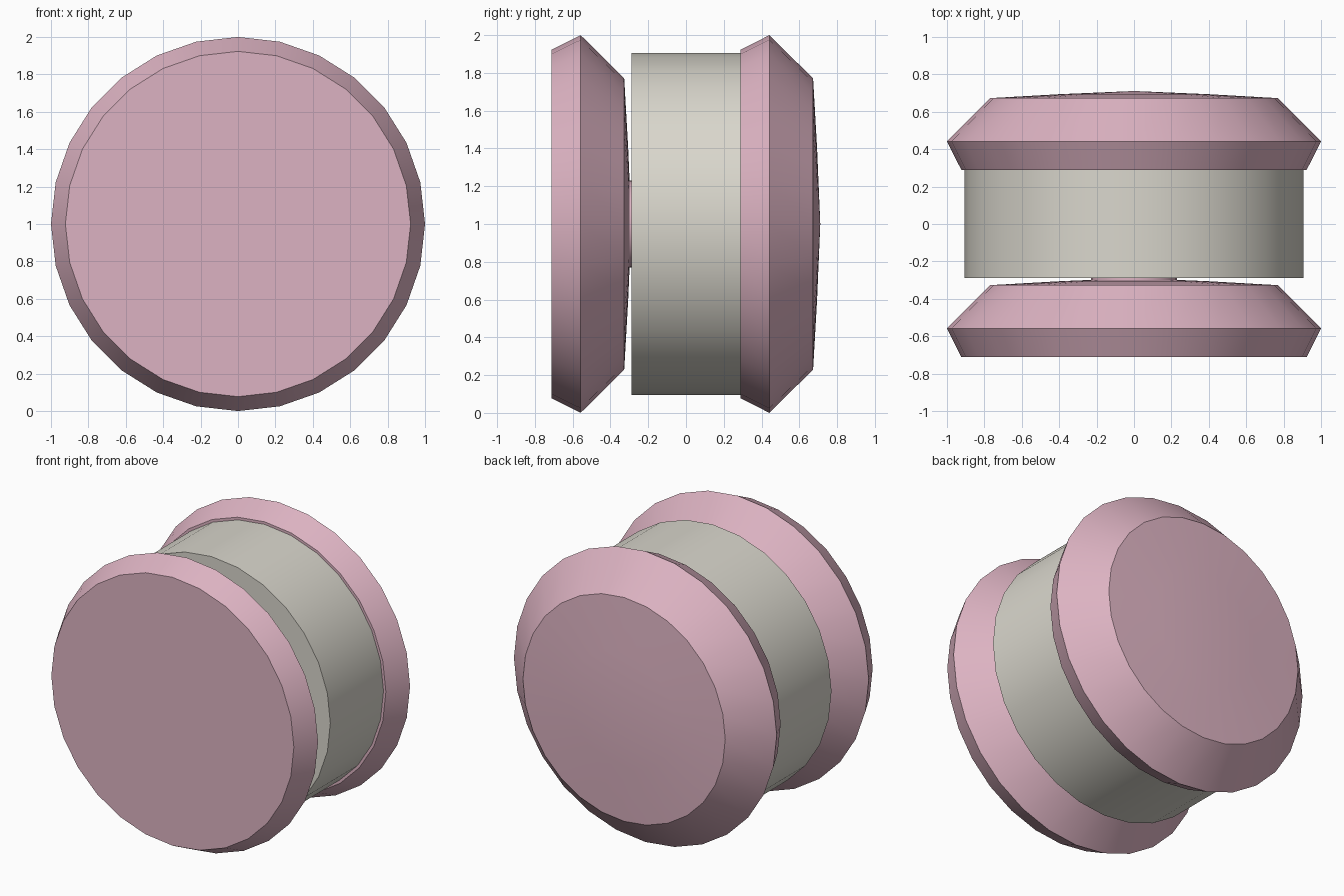
import bpy, bmesh, math

if "Cube" in bpy.data.objects:
    bpy.data.objects.remove(bpy.data.objects["Cube"])

SIDES = 28


def material(name, rgb):
    m = bpy.data.materials.new(name)
    m.diffuse_color = (*rgb, 1)
    m.use_nodes = True
    m.node_tree.nodes["Principled BSDF"].inputs["Base Color"].default_value = m.diffuse_color
    return m


pink = material("dusty_pink", (0.72, 0.45, 0.54))
grey = material("warm_grey", (0.70, 0.68, 0.61))


def lathe(name, profile, mat):
    """Revolve (radius, y) points about the horizontal axis at z = 1."""
    bm = bmesh.new()
    rings = []
    for r, y in profile:
        if r == 0:
            rings.append([bm.verts.new((0, y, 1))] * SIDES)
            continue
        ring = []
        for i in range(SIDES):
            a = 2 * math.pi * i / SIDES
            ring.append(bm.verts.new((r * math.sin(a), y, 1 + r * math.cos(a))))
        rings.append(ring)
    for a, b in zip(rings, rings[1:]):
        for i in range(SIDES):
            j = (i + 1) % SIDES
            bm.faces.new(list(dict.fromkeys((a[i], a[j], b[j], b[i]))))
    # flat end caps where the profile does not close on the axis
    for ring, (r, y) in ((rings[0], profile[0]), (rings[-1], profile[-1])):
        if r:
            bm.faces.new(ring)
    bmesh.ops.recalc_face_normals(bm, faces=bm.faces)
    me = bpy.data.meshes.new(name)
    bm.to_mesh(me)
    bm.free()
    me.materials.append(mat)
    ob = bpy.data.objects.new(name, me)
    bpy.context.collection.objects.link(ob)
    bpy.ops.object.select_all(action="DESELECT")
    ob.select_set(True)
    bpy.context.view_layer.objects.active = ob
    bpy.ops.object.shade_smooth_by_angle(angle=math.radians(25))


# Two matching discs: flat front, sharp rim, shallow domed back
for name, y in (("front_disc", -0.711), ("back_disc", 0.289)):
    lathe(name, [(0.923, y), (1.0, y + 0.153), (0.77, y + 0.384),
                 (0.4, y + 0.405), (0, y + 0.422)], pink)

# Small hub joining the front disc to the drum
lathe("hub", [(0.23, -0.305), (0.23, -0.285)], pink)

# Drum between the discs
lathe("drum", [(0.905, -0.289), (0.905, 0.295)], grey)
